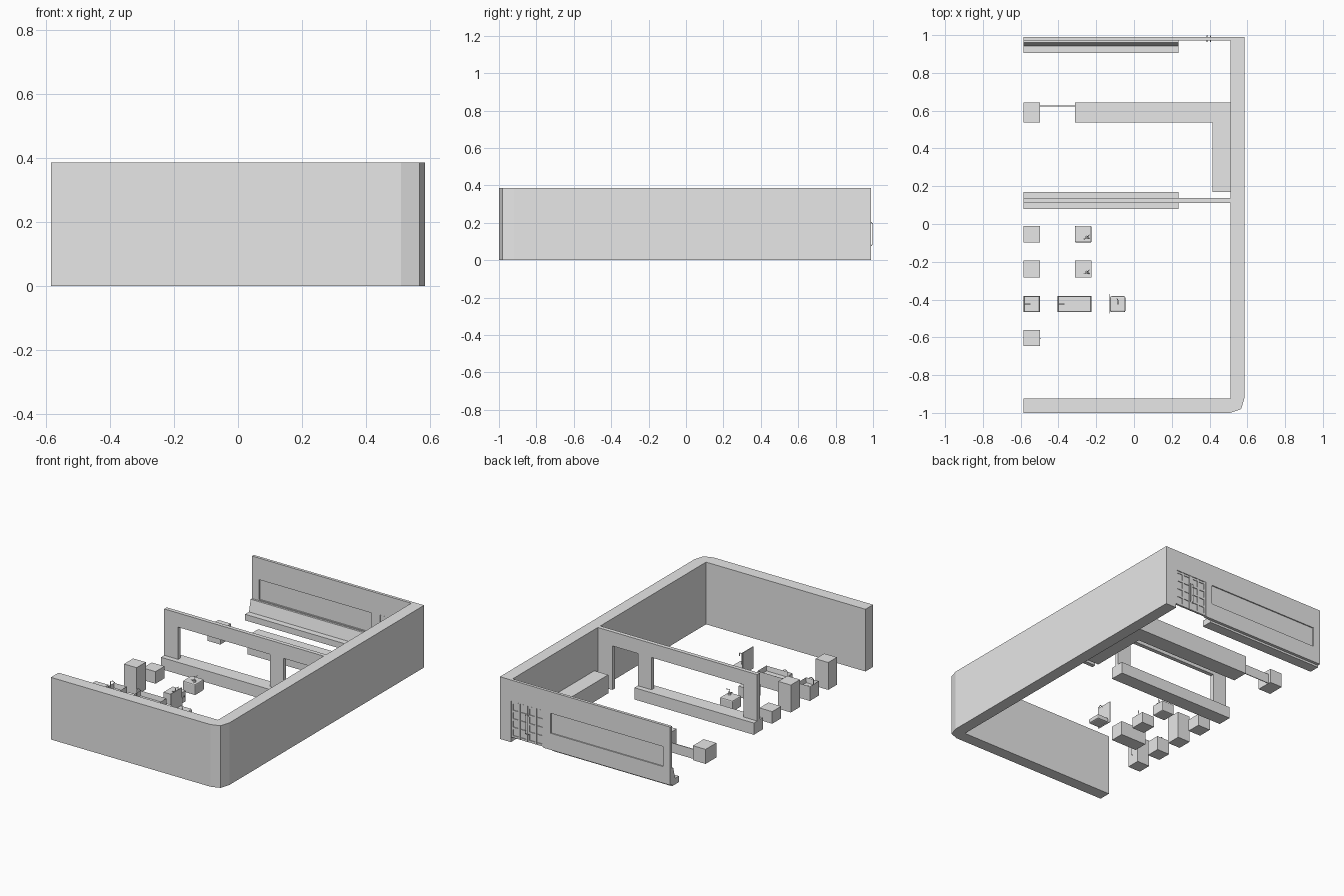
import bpy, bmesh
from mathutils import Vector

cube = bpy.data.objects.get("Cube")
if cube:
    bpy.data.objects.remove(cube, do_unlink=True)

grey = bpy.data.materials.new("plain_grey")
grey.use_nodes = True
COLOUR = (0.8, 0.8, 0.8, 1)
grey.diffuse_color = COLOUR
grey.node_tree.nodes["Principled BSDF"].inputs["Base Color"].default_value = COLOUR

BASE = 0.025          # underside of everything inside the outer walls
TOP = 0.386           # wall height
LEFT = -0.585         # open side of the room


def finish(bm, name):
    bmesh.ops.recalc_face_normals(bm, faces=bm.faces)
    mesh = bpy.data.meshes.new(name)
    bm.to_mesh(mesh)
    bm.free()
    mesh.materials.append(grey)
    obj = bpy.data.objects.new(name, mesh)
    bpy.context.collection.objects.link(obj)
    return obj


def add_box(bm, x, y, z):
    """Box from (low, high) pairs."""
    verts = bmesh.ops.create_cube(bm, size=1)["verts"]
    for v in verts:
        v.co = Vector([sum(r) / 2 + c * (r[1] - r[0]) for r, c in zip((x, y, z), v.co)])
    return verts


def boxes(name, *items):
    bm = bmesh.new()
    for item in items:
        add_box(bm, *item)
    return finish(bm, name)


def extrude(name, points, direction):
    """Flat outline swept along a direction."""
    bm = bmesh.new()
    face = bm.faces.new([bm.verts.new(p) for p in points])
    new = bmesh.ops.extrude_face_region(bm, geom=[face])["geom"]
    moved = [g for g in new if isinstance(g, bmesh.types.BMVert)]
    bmesh.ops.translate(bm, verts=moved, vec=direction)
    return finish(bm, name)


def tube(name, points, radius):
    curve = bpy.data.curves.new(name, "CURVE")
    curve.dimensions = "3D"
    curve.bevel_depth = radius
    curve.bevel_resolution = 1
    curve.use_fill_caps = True
    spline = curve.splines.new("POLY")
    spline.points.add(len(points) - 1)
    for p, co in zip(spline.points, points):
        p.co = (*co, 1)
    curve.materials.append(grey)
    obj = bpy.data.objects.new(name, curve)
    bpy.context.collection.objects.link(obj)


def disc(name, x, y, z, radius, height):
    bm = bmesh.new()
    bmesh.ops.create_cone(bm, cap_ends=True, segments=12, radius1=radius,
                          radius2=radius, depth=height)
    bmesh.ops.translate(bm, verts=bm.verts, vec=(x, y, z))
    finish(bm, name)


# Outer front and side wall with a faceted corner
outline = [(LEFT, -1), (0.51, -1), (0.567, -0.98), (0.585, -0.92), (0.585, 0.99),
           (0.51, 0.99), (0.51, -0.925), (LEFT, -0.925)]
extrude("outer_wall", [(x, y, 0) for x, y in outline], (0, 0, TOP))

# Back wall built around a long window and a doorway
wy = (0.972, 0.99)
win_l, win_r, win_b, win_t = -0.535, 0.237, 0.128, 0.252
door_l, door_r, door_t = 0.284, 0.508, 0.255
boxes("back_wall",
      ((LEFT, 0.51), wy, (door_t, TOP)),
      ((LEFT, win_l), wy, (BASE, door_t)),
      ((win_l, win_r), wy, (BASE, win_b)),
      ((win_l, win_r), wy, (win_t, door_t)),
      ((win_r, door_l), wy, (BASE, door_t)))
boxes("window_glass", ((win_l, win_r), (0.979, 0.983), (win_b, win_t)))

# Double doors, each with a grid of panes and a pull handle
mid = (door_l + door_r) / 2
for side, a, b in (("right", door_l, mid - 0.001), ("left", mid + 0.001, door_r)):
    bars = []
    stile = 0.011
    for x in (a, (a + b - stile) / 2, b - stile):
        bars.append(((x, x + stile), (0.974, 0.988), (BASE + 0.005, door_t)))
    for i in range(5):
        z = BASE + 0.005 + i * (door_t - BASE - 0.02) / 4
        bars.append(((a, b), (0.975, 0.987), (z, z + 0.013)))
    bars.append(((a, b), (0.979, 0.983), (BASE + 0.005, door_t)))
    boxes(side + "_door", *bars)
    hx = mid + (0.009 if side == "left" else -0.009)
    for y0, y1 in ((0.986, 0.998), (0.976, 0.964)):
        tube(side + "_door_handle", [(hx, y0, 0.075), (hx, y1, 0.085),
                                     (hx, y1, 0.195), (hx, y0, 0.205)], 0.002)

# Back bench with a leaning backrest
profile = [(0.972, 0.012), (0.905, 0.012), (0.905, 0.05), (0.943, 0.05),
           (0.960, 0.122), (0.972, 0.122)]
extrude("back_bench", [(LEFT, y, z) for y, z in profile], (0.82, 0, 0))

# Dividing wall with a serving window and a doorway
dy = (0.112, 0.137)
boxes("dividing_wall",
      ((LEFT, 0.51), dy, (0.298, TOP)),
      ((LEFT, -0.49), dy, (BASE, 0.298)),
      ((0.141, 0.235), dy, (BASE, 0.298)),
      ((0.41, 0.51), dy, (BASE, 0.298)))
boxes("serving_counter", ((LEFT, 0.235), (0.08, 0.17), (BASE, 0.098)))

# Corner bar counter, end cabinet and the gate panel joining them
corner = [(-0.312, 0.538), (0.415, 0.538), (0.415, 0.17), (0.51, 0.17),
          (0.51, 0.643), (-0.312, 0.643)]
extrude("bar_counter", [(x, y, BASE - 0.01) for x, y in corner], (0, 0, 0.115))
boxes("bar_end_cabinet", ((LEFT, -0.498), (0.538, 0.643), (BASE, 0.115)))
boxes("bar_gate", ((-0.498, -0.312), (0.623, 0.628), (BASE, 0.085)))

# Plain kitchen units
ROWS = {"rear": (-0.098, -0.01), "centre": (-0.283, -0.193),
        "sink": (-0.467, -0.38), "front": (-0.645, -0.56)}
COL_A, COL_B = (LEFT, -0.498), (-0.313, -0.225)
boxes("low_cabinet", (COL_A, ROWS["rear"], (BASE, 0.1)))
boxes("tall_cabinet", (COL_A, ROWS["centre"], (BASE, 0.195)))
boxes("tall_fridge", (COL_A, ROWS["front"], (BASE, 0.195)))
tube("fridge_handle", [(-0.499, -0.607, 0.085), (-0.493, -0.607, 0.09),
                       (-0.493, -0.607, 0.13), (-0.499, -0.607, 0.135)], 0.002)


# Sink cabinets with a sunken basin, drain and tap
def sink(name, x, y, top):
    bm = bmesh.new()
    add_box(bm, x, y, (BASE, top))
    bm.faces.ensure_lookup_table()
    lid = max(bm.faces, key=lambda f: f.calc_center_median().z)
    bmesh.ops.inset_region(bm, faces=[lid], thickness=0.006)
    bmesh.ops.translate(bm, verts=lid.verts, vec=(0, 0, -0.03))
    finish(bm, name)
    cy = sum(y) / 2
    disc(name + "_drain", x[0] + 0.045, cy, top - 0.028, 0.007, 0.004)
    tube(name + "_tap", [(x[0] + 0.006, cy, top - 0.03), (x[0] + 0.006, cy, top + 0.026),
                         (x[0] + 0.02, cy, top + 0.034), (x[0] + 0.036, cy, top + 0.026)], 0.0025)


sink("single_sink", COL_A, ROWS["sink"], 0.115)
sink("long_sink", (-0.405, -0.225), ROWS["sink"], 0.115)
disc("long_sink_second_drain", -0.315, -0.422, 0.087, 0.007, 0.004)

# Work units with a small cranked arm on top
for name, row in (("mixing_unit", "rear"), ("prep_unit", "centre")):
    y0, y1 = ROWS[row]
    unit = boxes(name, (COL_B, (y0, y1), (BASE, 0.093)))
    if row == "rear":
        bevel = unit.modifiers.new("soft_corners", "BEVEL")
        bevel.width = 0.006
        bevel.segments = 2
    ax, ay = -0.25, y0 + 0.027
    disc(name + "_hub", ax, ay, 0.099, 0.009, 0.012)
    tube(name + "_arm", [(ax, ay, 0.1), (ax, ay, 0.125), (ax + 0.015, ay + 0.014, 0.13)], 0.002)
    tube(name + "_lever", [(ax - 0.016, ay - 0.008, 0.105), (ax + 0.014, ay - 0.006, 0.105)], 0.002)

# Wash station: upright splash panel, shelf basin and tall tap
boxes("splash_panel", ((-0.131, -0.126), (-0.475, -0.37), (0.07, 0.205)))
basin = boxes("wash_basin", ((-0.126, -0.046), (-0.467, -0.382), (0.07, 0.1)))
soft = basin.modifiers.new("soft_corners", "BEVEL")
soft.width = 0.008
soft.segments = 2
tube("wash_tap", [(-0.085, -0.425, 0.1), (-0.085, -0.425, 0.17),
                  (-0.085, -0.405, 0.18), (-0.09, -0.395, 0.165)], 0.0025)
